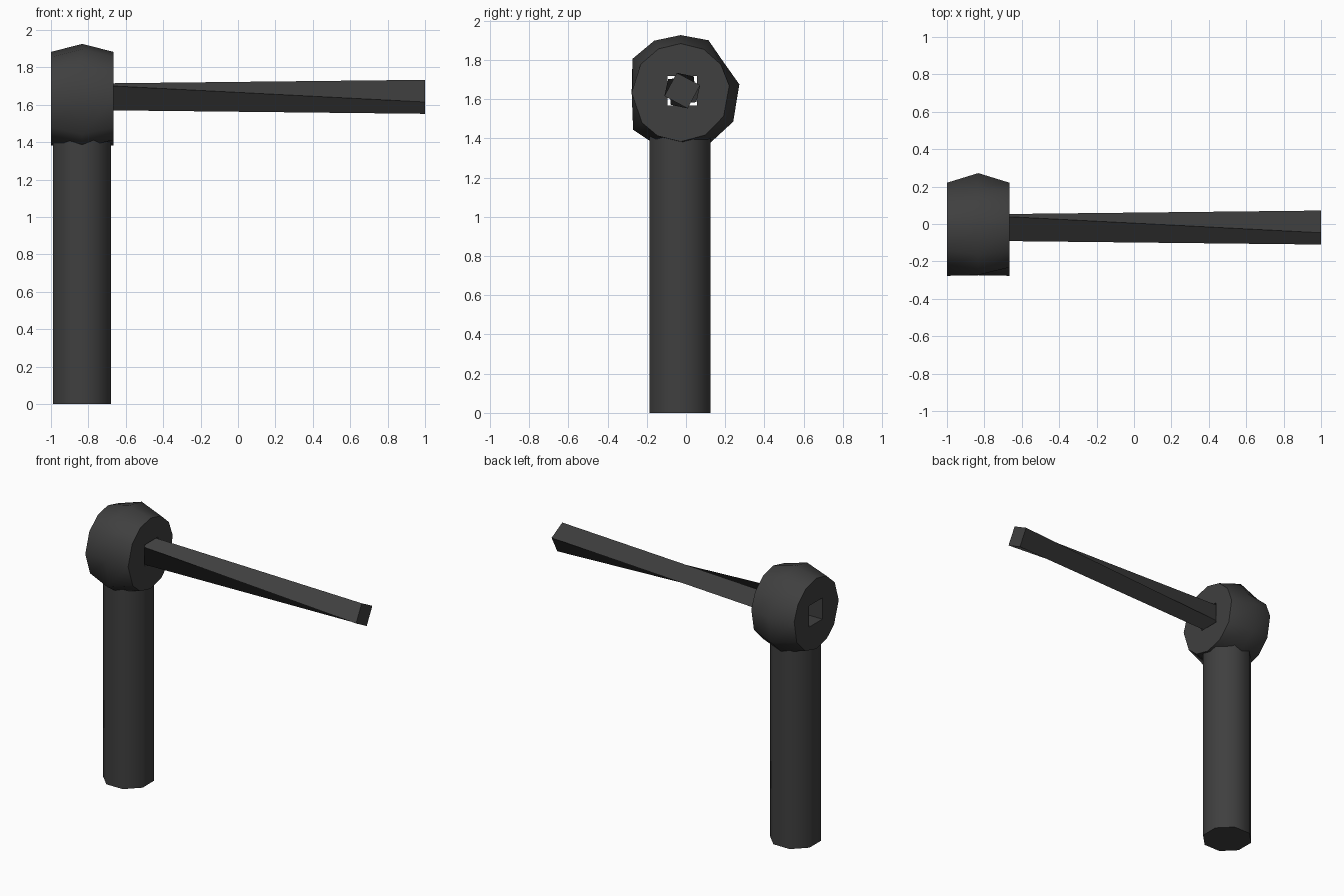
import bpy, bmesh
from math import radians, cos, sin, tau

if "Cube" in bpy.data.objects:
    bpy.data.objects.remove(bpy.data.objects["Cube"])

dark = bpy.data.materials.new("dark_metal")
dark.diffuse_color = (0.05, 0.05, 0.05, 1)
dark.use_nodes = True
dark.node_tree.nodes["Principled BSDF"].inputs["Base Color"].default_value = dark.diffuse_color


def loft(name, rings):
    """Closed solid through rings of equal vertex count."""
    bm = bmesh.new()
    loops = [[bm.verts.new(p) for p in ring] for ring in rings]
    n = len(loops[0])
    for a, b in zip(loops, loops[1:]):
        for i in range(n):
            j = (i + 1) % n
            bm.faces.new((a[i], a[j], b[j], b[i]))
    bm.faces.new(loops[0][::-1])
    bm.faces.new(loops[-1])
    bmesh.ops.recalc_face_normals(bm, faces=bm.faces)
    mesh = bpy.data.meshes.new(name)
    bm.to_mesh(mesh)
    bm.free()
    mesh.materials.append(dark)
    obj = bpy.data.objects.new(name, mesh)
    bpy.context.collection.objects.link(obj)
    return obj


def activate(obj):
    bpy.ops.object.select_all(action='DESELECT')
    obj.select_set(True)
    bpy.context.view_layer.objects.active = obj


def smooth(obj):
    activate(obj)
    bpy.ops.object.shade_smooth_by_angle(angle=radians(55))


# Octagonal post
def octagon(z):
    return [(-0.835 + 0.168 * cos(tau * (i + 0.5) / 8),
             -0.03 + 0.168 * sin(tau * (i + 0.5) / 8), z) for i in range(8)]


post = loft("post", [octagon(0), octagon(1.42)])
smooth(post)

# Rounded head: uneven middle ring between two flat round ends
profile = [(90, .293), (62, .302), (35, .268), (8, .302), (-29, .306), (-60, .298),
           (-90, .257), (-118, .294), (-142, .308), (180, .247), (145, .300), (117, .297)]


def head_ring(x, r=None):
    return [(x, -0.027 + (r or d) * cos(radians(a)), 1.633 + (r or d) * sin(radians(a)))
            for a, d in profile]


head = loft("head", [head_ring(-1, .25), head_ring(-0.833), head_ring(-0.665, .25)])


# Square socket straight through the head
def square(x, half_diag, angle):
    return [(x, -0.019 + half_diag * cos(radians(angle + 90 * i)),
             1.643 + half_diag * sin(radians(angle + 90 * i))) for i in range(4)]


cutter = loft("socket_cutter", [square(-1.1, .106, 45), square(-0.5, .106, 45)])
cutter.hide_render = True
cut = head.modifiers.new("socket", 'BOOLEAN')
cut.operation = 'DIFFERENCE'
cut.solver = 'EXACT'
cut.object = cutter
activate(head)
bpy.ops.object.modifier_apply(modifier=cut.name)
bpy.data.objects.remove(cutter)
smooth(head)

# Square bar twisting slightly along its length
loft("twisted_bar", [square(-0.68, .093, 51), square(1, .095, 107)])
